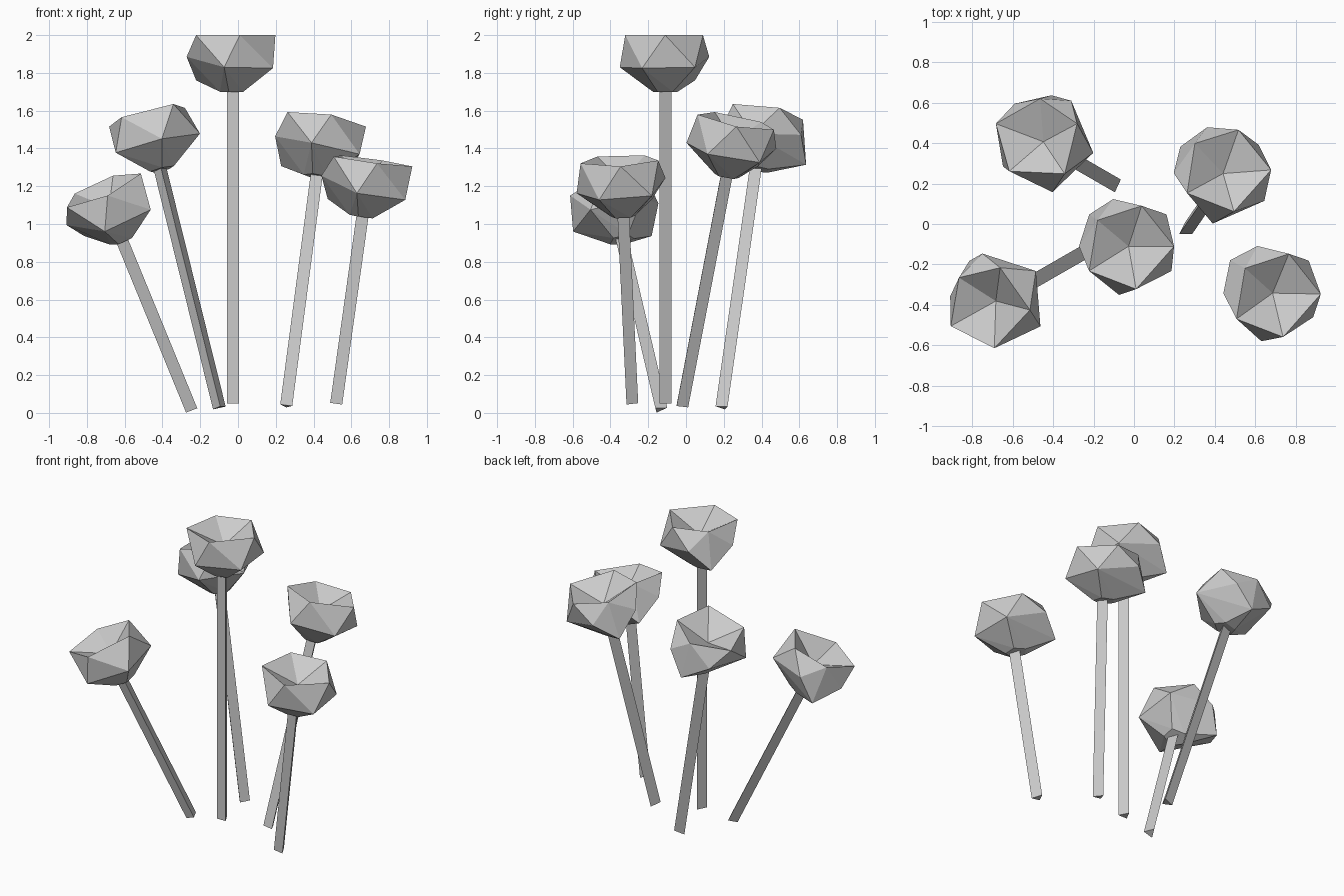
import bpy, bmesh
from math import cos, sin, radians
from mathutils import Vector, Matrix

cube = bpy.data.objects.get("Cube")
if cube:
    bpy.data.objects.remove(cube, do_unlink=True)

# Single plain grey
grey = bpy.data.materials.new("plain_grey")
grey.use_nodes = True
colour = (0.6, 0.6, 0.6, 1)
grey.diffuse_color = colour
grey.node_tree.nodes["Principled BSDF"].inputs["Base Color"].default_value = colour


def add_object(name, bm, matrix):
    bmesh.ops.recalc_face_normals(bm, faces=bm.faces)
    mesh = bpy.data.meshes.new(name)
    bm.to_mesh(mesh)
    bm.free()
    mesh.materials.append(grey)
    obj = bpy.data.objects.new(name, mesh)
    obj.matrix_world = matrix
    bpy.context.collection.objects.link(obj)


def polar(bm, angle, radius, z):
    a = radians(angle)
    return bm.verts.new((radius * cos(a), radius * sin(a), z))


# Three-sided stem with one flat side to the front
def stem(name, length, matrix):
    bm = bmesh.new()
    rings = [[bm.verts.new((x, y, z)) for x, y in ((-0.032, -0.03), (0.032, -0.03), (0, 0.032))]
             for z in (0, length + 0.03)]
    for ring in rings:
        bm.faces.new(ring)
    for i in range(3):
        j = (i + 1) % 3
        bm.faces.new((rings[0][i], rings[0][j], rings[1][j], rings[1][i]))
    add_object(name, bm, matrix)


# Faceted head with a flat foot, an uneven belt and a sunken top
def head(name, length, matrix):
    bm = bmesh.new()
    rim = [polar(bm, a, r, 0.30) for a, r in
           ((0, 0.225), (72, 0.21), (140, 0.20), (212, 0.23), (280, 0.215))]
    for a, r, z in ((40, 0.245, 0.13), (108, 0.245, 0.185), (180, 0.245, 0.185),
                    (259, 0.245, 0.13), (330, 0.245, 0.125), (141, 0.25, 0.06)):
        polar(bm, a, r, z)
    for i in range(5):
        polar(bm, 36 + 72 * i, 0.068, 0)
    bmesh.ops.convex_hull(bm, input=bm.verts[:])
    lid = [f for f in bm.faces if all(v in rim for v in f.verts)]
    bmesh.ops.delete(bm, geom=lid, context='FACES_ONLY')
    inner = [e for e in bm.edges if not e.link_faces]
    bmesh.ops.delete(bm, geom=inner, context='EDGES')
    pit = bm.verts.new((0, 0, 0.19))
    for i in range(5):
        bm.faces.new((rim[i], rim[(i + 1) % 5], pit))
    add_object(name, bm, matrix @ Matrix.Translation((0, 0, length)))


# Foot position, lean, stem length and turn of each flower
flowers = {
    "centre": ((-0.027, -0.11, 0.05), (0, 0), 1.65, 0),
    "front_right": ((-0.245, -0.13, 0.02), (-0.41, -0.235), 0.99, -3),
    "back_right": ((-0.09, 0.20, 0.03), (-0.248, 0.143), 1.31, -52),
    "back_left": ((0.255, -0.02, 0.035), (0.132, 0.192), 1.25, 0),
    "front_left": ((0.52, -0.285, 0.05), (0.14, -0.048), 1.0, 0),
}
for place, (foot, lean, length, turn) in flowers.items():
    tilt = Vector((0, 0, 1)).rotation_difference(Vector((*lean, 1))).to_matrix().to_4x4()
    matrix = Matrix.Translation(foot) @ tilt @ Matrix.Rotation(radians(turn), 4, 'Z')
    stem(place + "_stem", length, matrix)
    head(place + "_head", length, matrix)
